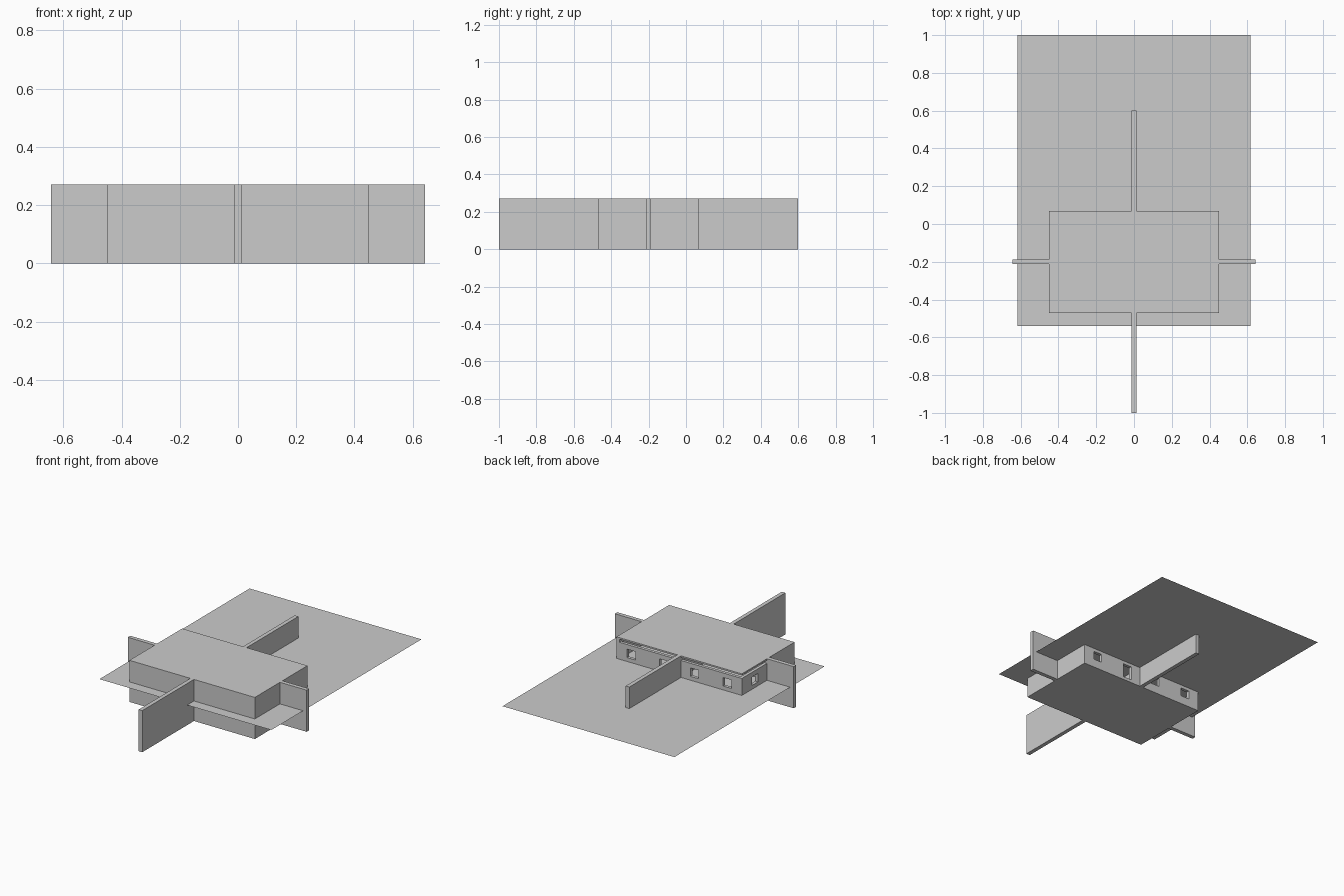
import bpy

if "Cube" in bpy.data.objects:
    bpy.data.objects.remove(bpy.data.objects["Cube"])

TOP, MID, SILL = 0.27, 0.13, 0.24     # roof top, ground level, top of rear upper wall
X, Y0, Y1 = 0.45, -0.47, 0.07         # house footprint
YC, T, P = -0.20, 0.02, 0.013         # cross wall line, wall thickness, half party wall


def box(name, x0, x1, y0, y1, z0, z1):
    bpy.ops.mesh.primitive_cube_add(
        size=1, location=((x0 + x1) / 2, (y0 + y1) / 2, (z0 + z1) / 2))
    ob = bpy.context.object
    ob.name = name
    ob.scale = (x1 - x0, y1 - y0, z1 - z0)
    bpy.ops.object.transform_apply(location=True, rotation=False, scale=True)
    return ob


def cut(wall, *bounds):
    cutter = box("cutter", *bounds)
    cutter.hide_render = True
    mod = wall.modifiers.new("opening", 'BOOLEAN')
    mod.operation = 'DIFFERENCE'
    mod.solver = 'EXACT'
    mod.object = cutter
    bpy.context.view_layer.objects.active = wall
    bpy.ops.object.modifier_apply(modifier=mod.name)
    bpy.data.objects.remove(cutter, do_unlink=True)


# thin ground sheet, also the middle floor
bpy.ops.mesh.primitive_plane_add(size=1, location=(0, 0.23, MID))
ground = bpy.context.object
ground.name = "ground_sheet"
ground.scale = (1.234, 1.54, 1)
bpy.ops.object.transform_apply(location=True, rotation=False, scale=True)

# base and roof slabs
box("base_slab", -X, X, Y0, Y1, 0, 0.01)
box("roof_slab", -X, X, Y0, Y1, TOP - 0.01, TOP)

# solid front and right walls, and the closed part of the left wall
box("front_wall", -X, X, Y0, Y0 + T, 0, TOP)
box("right_wall", X - T, X, Y0, Y1, 0, TOP)
box("left_front_wall", -X, -X + T, Y0, YC, 0, TOP)

# party walls inside the house, long wing walls outside
box("long_party_wall", -P, P, Y0, Y1, 0, TOP - 0.01)
box("cross_party_wall", -X, X, YC - P, YC + P, 0, TOP - 0.01)
box("front_wing_wall", -P, P, -1.0, Y0, 0, TOP)
box("rear_wing_wall", -P, P, Y1, 0.6, 0, TOP)
for name, s in (("left_wing_wall", -1), ("right_wing_wall", 1)):
    a, b = sorted((s * X, s * 0.642))
    box(name, a, b, YC - P, YC + P, 0, TOP)

# rear and left walls with openings; the upper storey stops below the roof
for level, z0, z1, w0, w1 in (("lower", 0, MID, 0.055, 0.11),
                              ("upper", MID, SILL, 0.155, 0.21)):
    rear = box(level + "_rear_wall", -X, X, Y1 - T, Y1, z0, z1)
    for x in (-0.345, -0.11, 0.11, 0.345):
        low = 0.02 if (level == "lower" and x == 0.11) else w0
        cut(rear, x - 0.03, x + 0.03, Y1 - 0.05, Y1 + 0.05, low, w1)
    side = box(level + "_left_rear_wall", -X, -X + T, YC, Y1 - T, z0, z1)
    cut(side, -X - 0.05, -X + 0.05, -0.095, -0.035, w0, w1)
